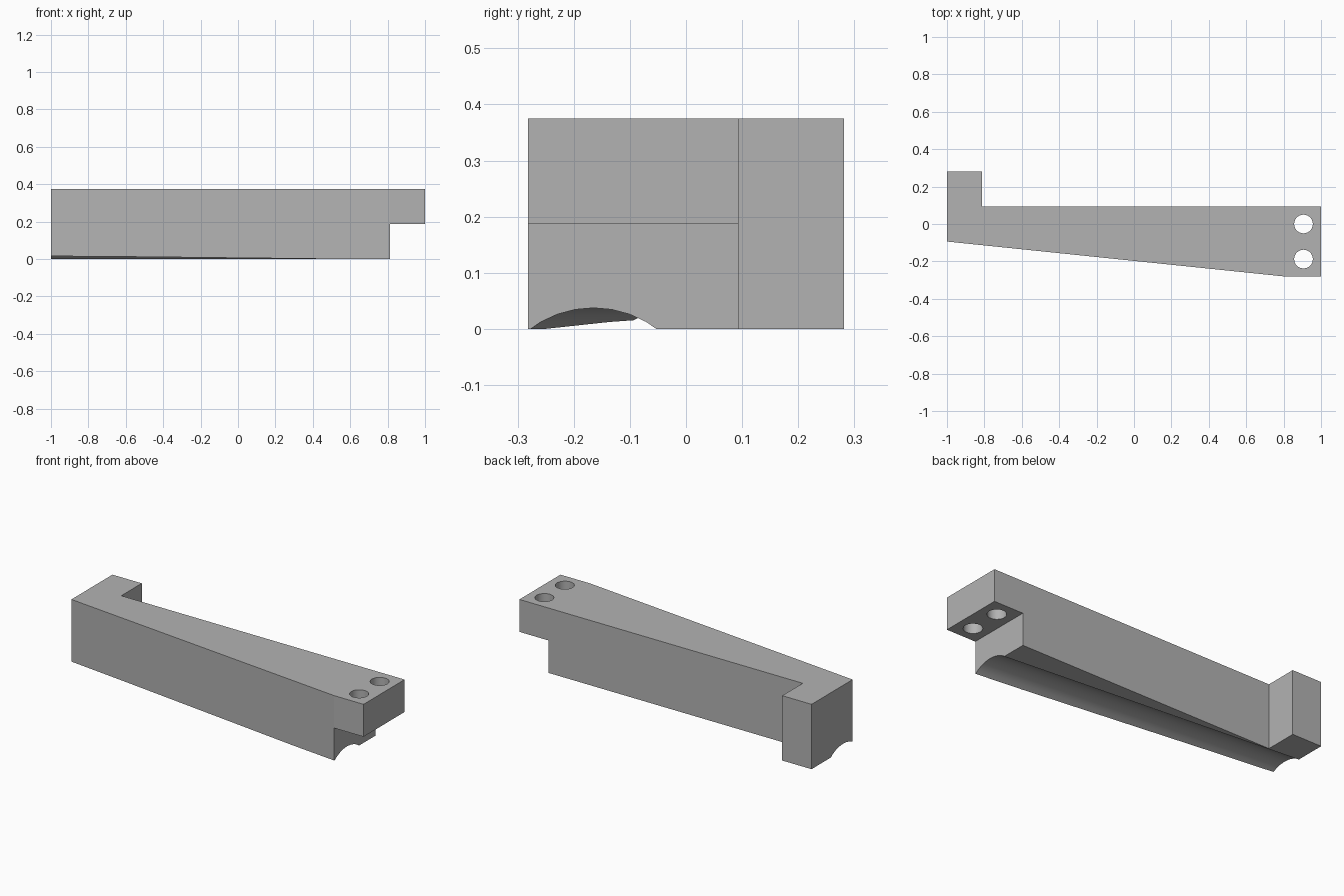
import bpy
import math

cube = bpy.data.objects.get("Cube")
if cube:
    bpy.data.objects.remove(cube, do_unlink=True)

U = 0.1875            # base module of the part
HEIGHT = 2 * U
BACK = 1.5 * U        # half depth
STEP_X = 1 - U

grey = bpy.data.materials.new("plain grey")
grey.use_nodes = True
colour = (0.45, 0.45, 0.45, 1)
grey.diffuse_color = colour
grey.node_tree.nodes["Principled BSDF"].inputs["Base Color"].default_value = colour


def prism(name, outline, bottom, top):
    """Extrude a counter-clockwise outline in the XY plane."""
    n = len(outline)
    verts = [(x, y, z) for z in (bottom, top) for x, y in outline]
    faces = [list(range(n))[::-1], list(range(n, 2 * n))]
    faces += [[i, (i + 1) % n, (i + 1) % n + n, i + n] for i in range(n)]
    mesh = bpy.data.meshes.new(name)
    mesh.from_pydata(verts, [], faces)
    mesh.materials.append(grey)
    obj = bpy.data.objects.new(name, mesh)
    bpy.context.collection.objects.link(obj)
    return obj


def round_cutter(name, radius, length, sides, location, rotation=(0, 0, 0)):
    """Cylinder whose walls are smooth and whose caps stay flat."""
    bpy.ops.mesh.primitive_cylinder_add(vertices=sides, radius=radius, depth=length,
                                        location=location, rotation=rotation)
    obj = bpy.context.object
    obj.name = name
    obj.data.materials.append(grey)
    for face in obj.data.polygons:
        face.use_smooth = len(face.vertices) == 4
    return obj


def cut(target, cutter):
    cutter.hide_render = True
    mod = target.modifiers.new(cutter.name, 'BOOLEAN')
    mod.operation = 'DIFFERENCE'
    mod.solver = 'EXACT'
    mod.object = cutter
    bpy.context.view_layer.objects.active = target
    bpy.ops.object.modifier_apply(modifier=mod.name)
    bpy.data.objects.remove(cutter, do_unlink=True)


# Tapered arm with a hooked end
bracket = prism("bracket_arm", [
    (-1, -U / 2), (STEP_X, -BACK), (1, -BACK), (1, U / 2),
    (-STEP_X, U / 2), (-STEP_X, BACK), (-1, BACK)], 0, HEIGHT)

# Step under the mounting end
cut(bracket, prism("step_cutter", [
    (STEP_X, -1), (2, -1), (2, 1), (STEP_X, 1)], -1, U))

# Shallow round groove along the underside
half_step = math.pi / 36
cut(bracket, round_cutter("groove_cutter", U, 3, 36, (0, -U / 2, -0.8 * U),
                          (half_step, math.pi / 2, 0)))

# Two mounting holes
for y in (0, -U):
    cut(bracket, round_cutter("hole_cutter", 0.05, 1, 32, (1 - U / 2, y, HEIGHT)))
